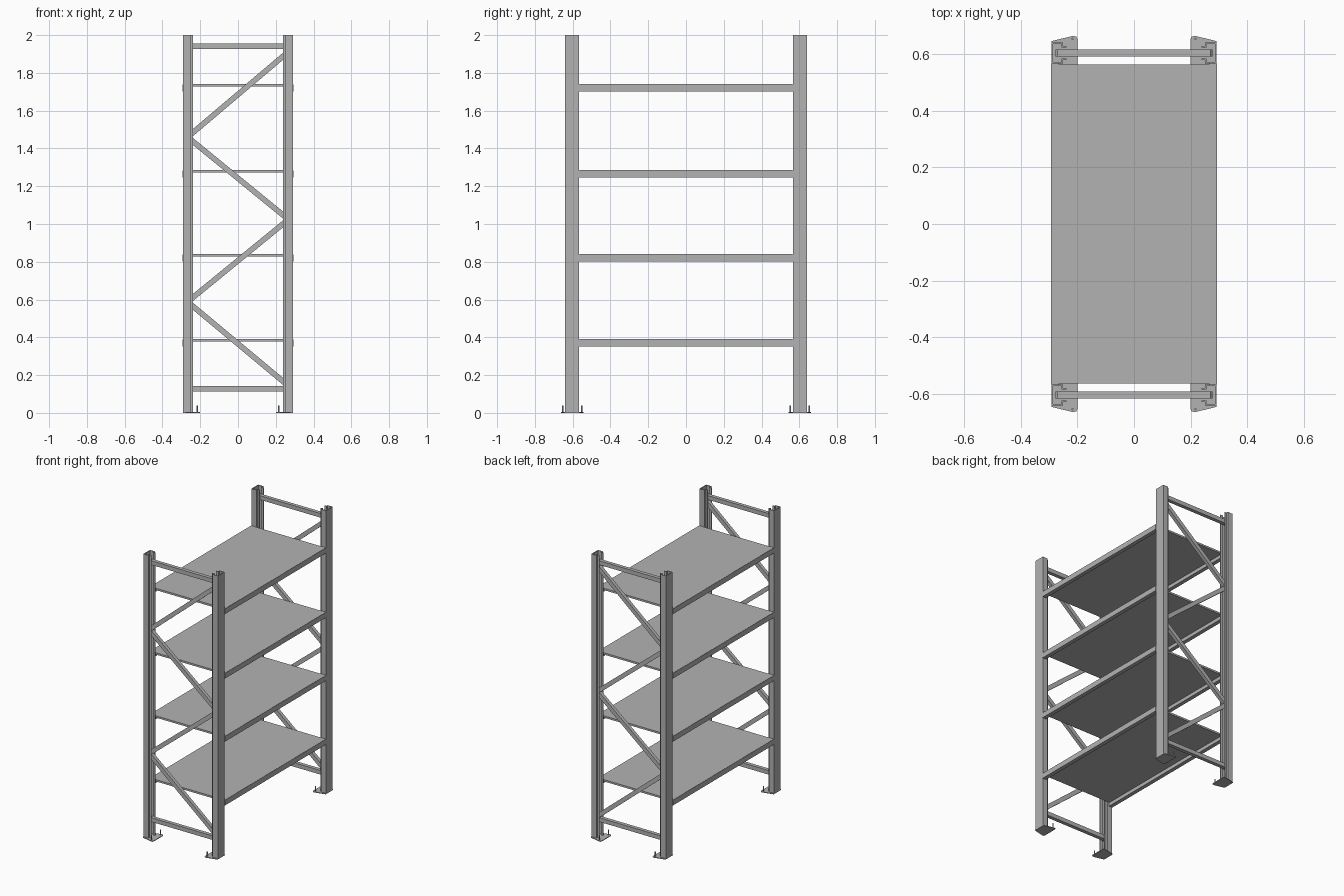
import bpy, bmesh, math
from mathutils import Vector, Matrix

if "Cube" in bpy.data.objects:
    bpy.data.objects.remove(bpy.data.objects["Cube"])

steel = bpy.data.materials.new("grey_steel")
steel.use_nodes = True
GREY = (0.45, 0.45, 0.45, 1)
steel.diffuse_color = GREY
steel.node_tree.nodes["Principled BSDF"].inputs["Base Color"].default_value = GREY


def finish(name, bm):
    bmesh.ops.recalc_face_normals(bm, faces=bm.faces)
    mesh = bpy.data.meshes.new(name)
    bm.to_mesh(mesh)
    bm.free()
    mesh.materials.append(steel)
    obj = bpy.data.objects.new(name, mesh)
    bpy.context.collection.objects.link(obj)
    return obj


def box(name, low, high):
    low, high = Vector(low), Vector(high)
    bm = bmesh.new()
    bmesh.ops.create_cube(bm, size=1)
    bmesh.ops.scale(bm, vec=high - low, verts=bm.verts)
    bmesh.ops.translate(bm, vec=(low + high) / 2, verts=bm.verts)
    return finish(name, bm)


def prism(name, outline, z0, z1):
    bm = bmesh.new()
    face = bm.faces.new([bm.verts.new((x, y, z0)) for x, y in outline])
    up = bmesh.ops.extrude_face_region(bm, geom=[face])["geom"]
    moved = [v for v in up if isinstance(v, bmesh.types.BMVert)]
    bmesh.ops.translate(bm, vec=(0, 0, z1 - z0), verts=moved)
    return finish(name, bm)


def bar(name, a, b, width):
    a, b = Vector(a), Vector(b)
    d = b - a
    bm = bmesh.new()
    bmesh.ops.create_cube(bm, size=1)
    bmesh.ops.scale(bm, vec=(d.length, width, 0.029), verts=bm.verts)
    bmesh.ops.rotate(bm, matrix=Matrix.Rotation(-math.atan2(d.z, d.x), 3, "Y"), verts=bm.verts)
    bmesh.ops.translate(bm, vec=(a + b) / 2, verts=bm.verts)
    return finish(name, bm)


OUT, MID = 0.291, 0.603      # outer face in x, upright centre in y
WALL = 0.005

# stepped open channel: outer skin, then inner skin, mirrored about its middle
skin = [(0, 0.037), (0.04, 0.037), (0.04, 0.024), (0.053, 0.024)]
inner = [(0.053, 0.024 - WALL), (0.04 - WALL, 0.024 - WALL),
         (0.04 - WALL, 0.037 - WALL), (WALL, 0.037 - WALL)]
half = skin + inner
channel = half + [(u, -v) for u, v in reversed(half)]

# foot plate outline with a sloped edge at both ends
foot = [(0, 0.042), (0.075, 0.06), (0.088, 0.058), (0.091, 0.05)]
foot += [(u, -v) for u, v in reversed(foot)]

for sx, side in ((1, "left"), (-1, "right")):
    for sy, end in ((-1, "front"), (1, "back")):
        tag = f"{end}_{side}"
        place = lambda pts: [(sx * (OUT - u), sy * (MID + v)) for u, v in pts]
        prism("upright_" + tag, place(channel), 0.004, 2)
        prism("foot_plate_" + tag, place(foot), 0, 0.005)
        # anchor bolts
        for k, v in enumerate((0.05, -0.05)):
            bm = bmesh.new()
            bmesh.ops.create_cone(bm, cap_ends=True, segments=8, radius1=0.004,
                                  radius2=0.004, depth=0.04)
            bmesh.ops.translate(bm, vec=(sx * 0.217, sy * (MID + v), 0.02), verts=bm.verts)
            finish(f"anchor_bolt_{tag}_{k + 1}", bm)

# end frames: horizontal ties and zigzag bracing
nodes = [0.143, 0.588, 1.024, 1.46, 1.912]
for y, end in ((-MID, "front"), (MID, "back")):
    for z, level in ((0.127, "bottom"), (1.94, "top")):
        bar(f"{level}_tie_{end}", (-0.27, y, z), (0.27, y, z), 0.026)
    for i in range(4):
        s = 1 if i % 2 == 0 else -1
        bar(f"diagonal_brace_{end}_{i + 1}", (s * 0.267, y, nodes[i]),
            (-s * 0.267, y, nodes[i + 1]), 0.025)

# shelves: side beams carrying a thin panel
for i, top in enumerate((0.39, 0.84, 1.285, 1.74)):
    for sx, side in ((1, "left"), (-1, "right")):
        x = sorted((sx * 0.265, sx * 0.293))
        box(f"shelf_beam_{side}_{i + 1}", (x[0], -0.566, top - 0.038), (x[1], 0.566, top - 0.001))
    box(f"shelf_panel_{i + 1}", (-0.292, -0.563, top - 0.013), (0.292, 0.563, top))
